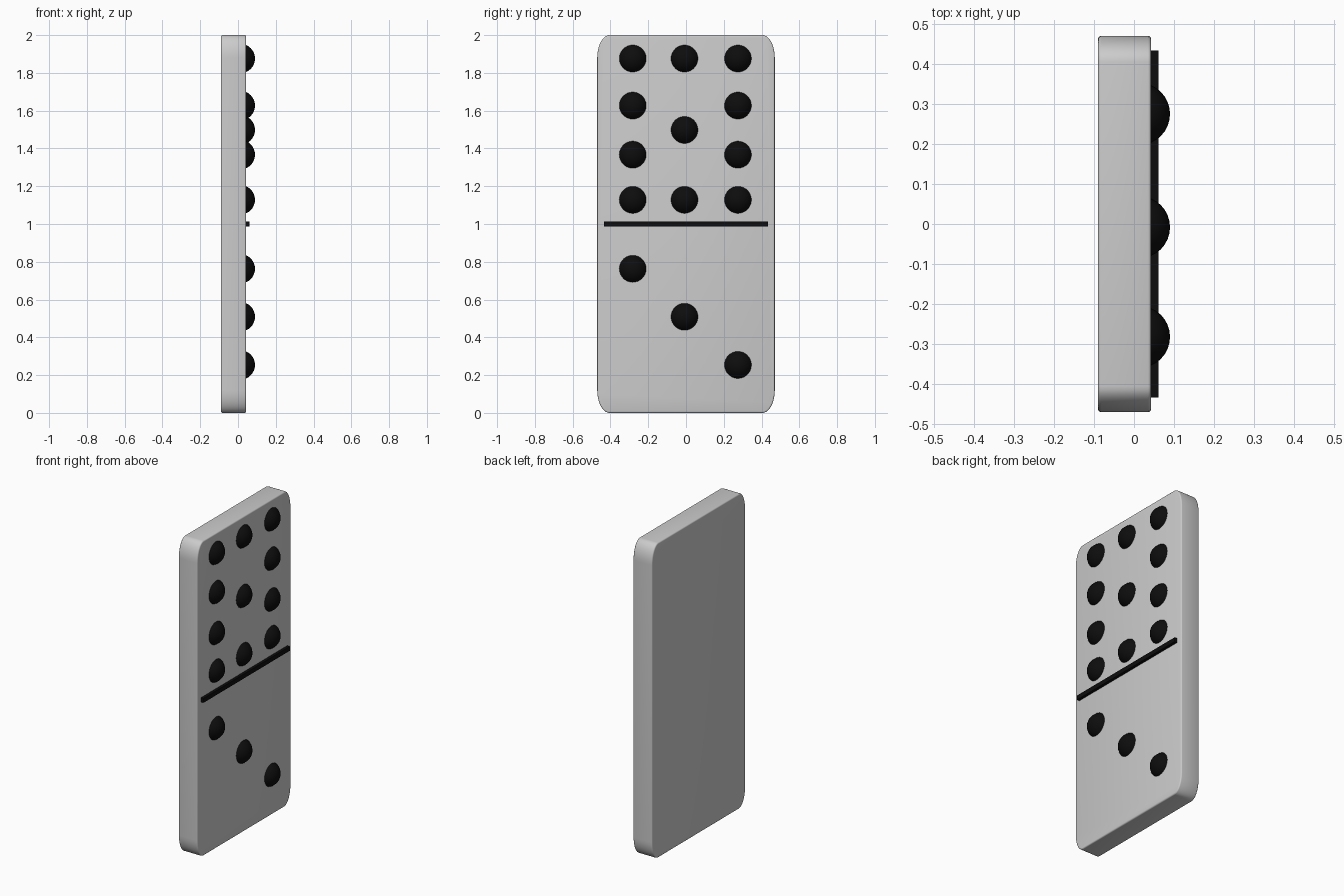
import bpy, bmesh, math

if "Cube" in bpy.data.objects:
    bpy.data.objects.remove(bpy.data.objects["Cube"])

black = bpy.data.materials.new("black")
black.diffuse_color = (0.004, 0.004, 0.004, 1)
black.use_nodes = True
black.node_tree.nodes["Principled BSDF"].inputs["Base Color"].default_value = black.diffuse_color

X_BACK, X_FACE = -0.09, 0.043


def shade(obj):
    bpy.ops.object.select_all(action='DESELECT')
    obj.select_set(True)
    bpy.context.view_layer.objects.active = obj
    bpy.ops.object.shade_smooth_by_angle(angle=math.radians(35))


# Tile body: rounded outline with elliptical corners, extruded in x
def tile_body(half_w=0.47, half_h=1.0, ry=0.065, rz=0.12, steps=10):
    bm = bmesh.new()
    verts = []
    for k, (sy, sz) in enumerate([(1, 1), (-1, 1), (-1, -1), (1, -1)]):
        for i in range(steps + 1):
            a = math.pi / 2 * (k + i / steps)
            verts.append(bm.verts.new((X_BACK,
                                       sy * (half_w - ry) + ry * math.cos(a),
                                       1 + sz * (half_h - rz) + rz * math.sin(a))))
    back = bm.faces.new(verts)
    ext = bmesh.ops.extrude_face_region(bm, geom=[back], use_keep_orig=True)
    new = [g for g in ext["geom"] if isinstance(g, bmesh.types.BMVert)]
    bmesh.ops.translate(bm, verts=new, vec=(X_FACE - X_BACK, 0, 0))
    bmesh.ops.recalc_face_normals(bm, faces=bm.faces)
    # soften the rims of both large faces
    rims = [e for e in bm.edges if abs(e.verts[0].co.x - e.verts[1].co.x) < 1e-5]
    bmesh.ops.bevel(bm, geom=rims, offset=0.008, segments=3, profile=0.5,
                    affect='EDGES')
    mesh = bpy.data.meshes.new("tile_body")
    bm.to_mesh(mesh)
    bm.free()
    obj = bpy.data.objects.new("tile_body", mesh)
    bpy.context.collection.objects.link(obj)
    shade(obj)


tile_body()

# Dividing bar
bpy.ops.mesh.primitive_cube_add(size=1, location=(0.036, 0, 1.0))
bar = bpy.context.object
bar.name = "divider_bar"
bar.scale = (0.05, 0.866, 0.028)
bar.data.materials.append(black)

# Pips: spheres sunk into the face
LEFT, MID, RIGHT = -0.282, -0.008, 0.275
rows = [
    (1.876, (LEFT, MID, RIGHT)),
    (1.627, (LEFT, RIGHT)),
    (1.498, (MID,)),
    (1.367, (LEFT, RIGHT)),
    (1.128, (LEFT, MID, RIGHT)),
    (0.763, (LEFT,)),
    (0.509, (MID,)),
    (0.254, (RIGHT,)),
]
for z, columns in rows:
    for y in columns:
        bpy.ops.mesh.primitive_uv_sphere_add(segments=32, ring_count=16,
                                             radius=0.078, location=(0.012, y, z))
        pip = bpy.context.object
        pip.name = "pip"
        pip.data.materials.append(black)
        shade(pip)
